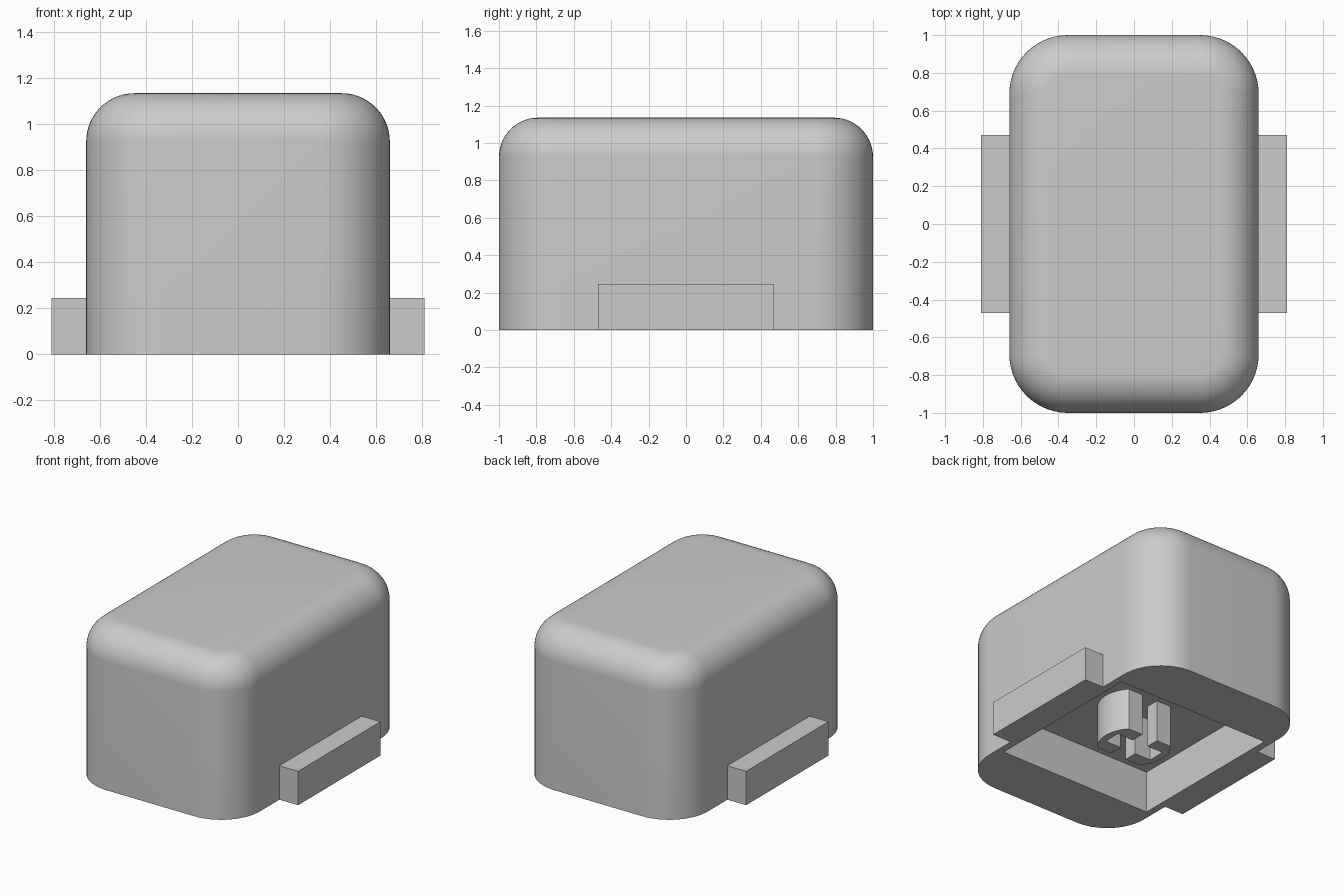
import bpy, bmesh
from math import sin, cos, asin, radians
from mathutils import Matrix, Vector

if "Cube" in bpy.data.objects:
    bpy.data.objects.remove(bpy.data.objects["Cube"], do_unlink=True)

HALF_X, HALF_Y, HEIGHT = 0.66, 1.0, 1.135
CAVITY_DEPTH = 0.3

grey = bpy.data.materials.new("light grey plastic")
grey.use_nodes = True
COLOUR = (0.6, 0.6, 0.6, 1)
grey.diffuse_color = COLOUR
grey.node_tree.nodes["Principled BSDF"].inputs["Base Color"].default_value = COLOUR


def finish(bm, name):
    bmesh.ops.recalc_face_normals(bm, faces=bm.faces)
    mesh = bpy.data.meshes.new(name)
    bm.to_mesh(mesh)
    bm.free()
    mesh.materials.append(grey)
    obj = bpy.data.objects.new(name, mesh)
    bpy.context.collection.objects.link(obj)
    return obj


def box_mesh(low, high):
    low, high = Vector(low), Vector(high)
    bm = bmesh.new()
    bmesh.ops.create_cube(bm, size=1, matrix=Matrix.Translation((low + high) / 2)
                          @ Matrix.Diagonal((*(high - low), 1)))
    return bm


def select_only(obj):
    bpy.ops.object.select_all(action="DESELECT")
    obj.select_set(True)
    bpy.context.view_layer.objects.active = obj


def round_edges(bm, edges, radius):
    bmesh.ops.bevel(bm, geom=edges, offset=radius, segments=14,
                    profile=0.5, affect="EDGES")


# Body: rounded upright corners, then a rounded top rim
bm = box_mesh((-HALF_X, -HALF_Y, 0), (HALF_X, HALF_Y, HEIGHT))
round_edges(bm, [e for e in bm.edges
                 if abs(e.verts[0].co.z - e.verts[1].co.z) > 0.5], 0.31)
round_edges(bm, [e for e in bm.edges
                 if all(v.co.z > HEIGHT - 0.001 for v in e.verts)], 0.21)
body = finish(bm, "cap_body")

# Square recess in the underside
cutter = finish(box_mesh((-0.61, -0.6, -0.2), (0.61, 0.6, CAVITY_DEPTH)), "recess_cutter")
cutter.hide_render = True
cut = body.modifiers.new("recess", "BOOLEAN")
cut.operation, cut.solver, cut.object = "DIFFERENCE", "EXACT", cutter
select_only(body)
bpy.ops.object.modifier_apply(modifier=cut.name)
bpy.data.objects.remove(cutter, do_unlink=True)
bpy.ops.object.shade_smooth_by_angle(angle=radians(30))

# Side tabs and the two halves of the slotted stem
RADIUS, FLAT, SLOT, ARM, STEPS = 0.24, 0.16, 0.062, 0.19, 20
for side, sign in (("left", 1), ("right", -1)):
    finish(box_mesh((min(sign * HALF_X, sign * 0.81), -0.47, 0),
                    (max(sign * HALF_X, sign * 0.81), 0.47, 0.245)), side + "_tab")

    sweep = asin(FLAT / RADIUS)
    angles = [sweep * (2 * i / STEPS - 1) for i in range(STEPS + 1)]
    profile = [(RADIUS * cos(a), RADIUS * sin(a)) for a in angles]
    profile += [(SLOT, FLAT), (SLOT, SLOT), (ARM, SLOT),
                (ARM, -SLOT), (SLOT, -SLOT), (SLOT, -FLAT)]
    bm = bmesh.new()
    face = bm.faces.new([bm.verts.new((sign * x, y, 0)) for x, y in profile])
    top = bmesh.ops.extrude_face_region(bm, geom=[face])["geom"]
    bmesh.ops.translate(bm, vec=(0, 0, CAVITY_DEPTH),
                        verts=[v for v in top if isinstance(v, bmesh.types.BMVert)])
    stem = finish(bm, side + "_stem_half")
    select_only(stem)
    bpy.ops.object.shade_smooth_by_angle(angle=radians(30))
